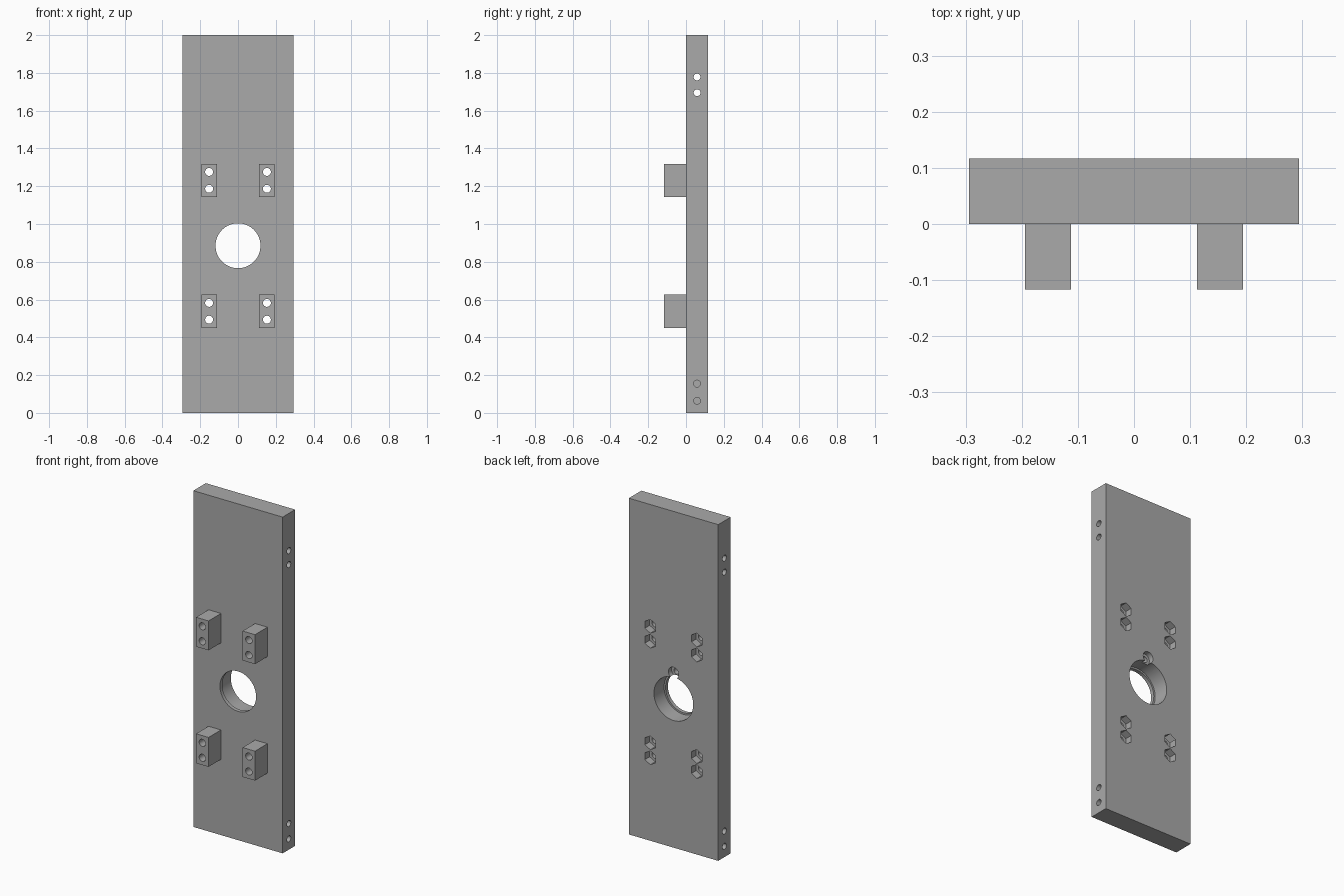
import bpy, bmesh, math
from mathutils import Matrix, Vector

cube = bpy.data.objects.get("Cube")
if cube:
    bpy.data.objects.remove(cube, do_unlink=True)

HALF_W, THICK, HEIGHT = 0.294, 0.117, 2.0
BORE_Z = 0.885
BOLT_X = 0.153
BLOCK_Z = (0.538, 1.231)
BOLT_STEP = 0.0445

grey = bpy.data.materials.new("grey")
grey.use_nodes = True
colour = (0.4, 0.4, 0.4, 1)
grey.diffuse_color = colour
grey.node_tree.nodes["Principled BSDF"].inputs["Base Color"].default_value = colour


def make_object(name, bm):
    mesh = bpy.data.meshes.new(name)
    bm.to_mesh(mesh)
    bm.free()
    mesh.materials.append(grey)
    obj = bpy.data.objects.new(name, mesh)
    bpy.context.scene.collection.objects.link(obj)
    return obj


def box(name, x0, x1, y0, y1, z0, z1):
    bm = bmesh.new()
    size = Matrix.Diagonal((x1 - x0, y1 - y0, z1 - z0, 1))
    centre = Vector((x0 + x1, y0 + y1, z0 + z1)) / 2
    bmesh.ops.create_cube(bm, size=1, matrix=Matrix.Translation(centre) @ size)
    return make_object(name, bm)


def drill(bm, axis, start, end, u, z, radius, sides=32):
    """Add a prism along x or y; u is the other horizontal coordinate."""
    mid = (start + end) / 2
    if axis == "Y":
        place = Matrix.Translation((u, mid, z)) @ Matrix.Rotation(math.pi / 2, 4, "X")
    else:
        place = Matrix.Translation((mid, u, z)) @ Matrix.Rotation(math.pi / 2, 4, "Y")
    bmesh.ops.create_cone(bm, cap_ends=True, segments=sides, radius1=radius,
                          radius2=radius, depth=end - start, matrix=place)


def cut(obj, cutter):
    mod = obj.modifiers.new("holes", "BOOLEAN")
    mod.operation = "DIFFERENCE"
    mod.solver = "EXACT"
    mod.use_self = True
    mod.object = cutter


# Bolt holes shared by the blocks and the plate
bm = bmesh.new()
bolts = [(x, z + s * BOLT_STEP) for x in (-BOLT_X, BOLT_X)
         for z in BLOCK_Z for s in (-1, 1)]
for x, z in bolts:
    drill(bm, "Y", -0.2, 0.2, x, z, 0.021)
bolt_cutter = make_object("bolt_hole_cutter", bm)

# Stepped bore, nut pockets, retaining screw and side holes
bm = bmesh.new()
drill(bm, "Y", -0.1, 0.2, 0, BORE_Z, 0.119, 64)
for x, z in bolts:
    drill(bm, "Y", THICK - 0.045, 0.2, x, z, 0.041, 6)
for z in (1.695, 1.778):
    drill(bm, "X", -0.4, 0.4, THICK / 2, z, 0.018)
for z in (0.064, 0.155):
    drill(bm, "X", -0.4, -0.14, THICK / 2, z, 0.018)
    drill(bm, "X", 0.14, 0.4, THICK / 2, z, 0.018)
plate_cutter = make_object("plate_hole_cutter", bm)

bm = bmesh.new()
drill(bm, "Y", 0.022, 0.21, 0, BORE_Z, 0.129, 64)
drill(bm, "Y", THICK - 0.03, 0.22, 0, 1.039, 0.034)
drill(bm, "Y", 0.03, 0.23, 0, 1.039, 0.018)
step_cutter = make_object("bore_step_cutter", bm)

# Plate
plate = box("plate", -HALF_W, HALF_W, 0, THICK, 0, HEIGHT)
for cutter in (bolt_cutter, plate_cutter, step_cutter):
    cut(plate, cutter)
parts = [plate]

# Mounting blocks
for side, x in (("right", -BOLT_X), ("left", BOLT_X)):
    for level, z in zip(("lower", "upper"), BLOCK_Z):
        block = box(f"{level}_{side}_block", x - 0.041, x + 0.041,
                    -THICK, 0, z - 0.0875, z + 0.0875)
        cut(block, bolt_cutter)
        parts.append(block)

# Apply the cuts, then shade the round walls smooth
bpy.context.view_layer.update()
for obj in parts:
    bpy.ops.object.select_all(action="DESELECT")
    obj.select_set(True)
    bpy.context.view_layer.objects.active = obj
    for mod in list(obj.modifiers):
        bpy.ops.object.modifier_apply(modifier=mod.name)
    bpy.ops.object.shade_smooth_by_angle(angle=math.radians(30))
for cutter in (bolt_cutter, plate_cutter, step_cutter):
    bpy.data.objects.remove(cutter, do_unlink=True)
